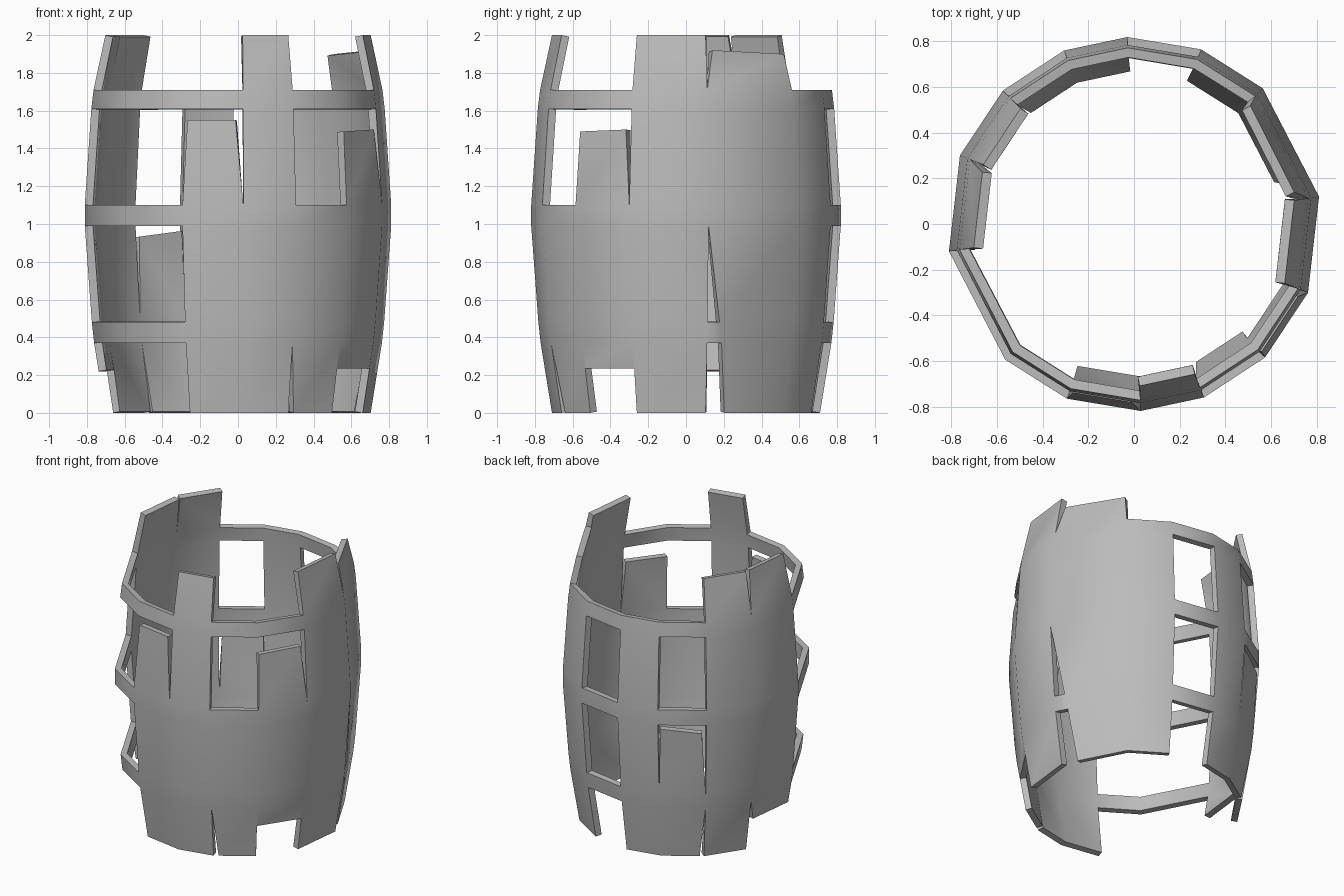
import bpy
import bmesh
from math import cos, sin, radians

cube = bpy.data.objects.get("Cube")
if cube:
    bpy.data.objects.remove(cube)

# Stave seams in degrees, half the ring repeated on the other side
HALF = [-88, -68, -45.5, -21.5, 8.4, 46.5, 69]
SEAMS = HALF + [a + 180 for a in HALF]
COUNT = len(SEAMS)

# Barrel profile: height -> radius; rows alternate stave panel and hoop
PROFILE = [(0, .71), (.37, .77), (.48, .782), (.99, .82),
           (1.1, .82), (1.61, .785), (1.71, .773), (2, .71)]
LEVELS = [z for z, r in PROFILE]
BOTTOM, LOW, HIGH, TOP = 0, 2, 4, 6

# Whole panels missing from each row
MISSING = {
    BOTTOM: {6, 11, 12},
    LOW: {6, 11, 12},
    HIGH: {1, 6, 8, 11, 12},
    TOP: {1, 2, 5, 6, 7, 8, 11, 12, 13},
}

# Splintered panels and notched hoops: outline as (fraction across stave, height)
BROKEN = {
    (BOTTOM, 1): [(.12, 0), (1, 0), (1, .37), (0, .37)],
    (BOTTOM, 2): [(0, .235), (1, .235), (1, .37), (0, .37)],
    (BOTTOM, 4): [(.24, 0), (1, 0), (1, .37), (.17, .37)],
    (BOTTOM, 8): [(0, 0), (.9, 0), (1, .37), (0, .37)],
    (BOTTOM, 10): [(.1, .22), (1, .22), (1, .37), (0, .37)],
    (1, 4): [(0, .37), (.17, .37), (1, .37), (1, .48), (.14, .48), (0, .48)],
    (LOW, 4): [(.14, .48), (1, .48), (1, .99), (0, .99)],
    (LOW, 8): [(0, .48), (1, .48), (.9, .93), (.05, .96)],
    (HIGH, 2): [(0, 1.1), (1, 1.1), (.9, 1.5), (.02, 1.49)],
    (HIGH, 13): [(0, 1.1), (1, 1.1), (.87, 1.55), (.05, 1.55)],
    (TOP, 4): [(0, 1.71), (1, 1.71), (.97, 1.9), (.08, 1.92)],
    (TOP, 10): [(0, 1.71), (1, 1.71), (1, 2), (.09, 2)],
}


def radius(z):
    for (z0, r0), (z1, r1) in zip(PROFILE, PROFILE[1:]):
        if z <= z1:
            return r0 + (r1 - r0) * (z - z0) / (z1 - z0)
    return PROFILE[-1][1]


def point(stave, u, z):
    a = radians(SEAMS[stave])
    b = radians(SEAMS[(stave + 1) % COUNT])
    r = radius(z)
    return (r * (cos(a) * (1 - u) + cos(b) * u),
            r * (sin(a) * (1 - u) + sin(b) * u), z)


# Weathered wood material
wood = bpy.data.materials.new("weathered_grey")
wood.use_nodes = True
colour = (.5, .5, .5, 1)
wood.diffuse_color = colour
wood.node_tree.nodes["Principled BSDF"].inputs["Base Color"].default_value = colour

# Outer skin of staves and hoops
bm = bmesh.new()
for row in range(len(LEVELS) - 1):
    z0, z1 = LEVELS[row], LEVELS[row + 1]
    for stave in range(COUNT):
        if stave in MISSING.get(row, ()):
            continue
        outline = BROKEN.get((row, stave), [(0, z0), (1, z0), (1, z1), (0, z1)])
        bm.faces.new([bm.verts.new(point(stave, u, z)) for u, z in outline])
bmesh.ops.remove_doubles(bm, verts=bm.verts, dist=.001)
mesh = bpy.data.meshes.new("broken_barrel")
bm.to_mesh(mesh)
bm.free()
mesh.materials.append(wood)
barrel = bpy.data.objects.new("broken_barrel", mesh)
bpy.context.collection.objects.link(barrel)

# Wall thickness and shading
bpy.ops.object.select_all(action='DESELECT')
barrel.select_set(True)
bpy.context.view_layer.objects.active = barrel
wall = barrel.modifiers.new("wall", 'SOLIDIFY')
wall.thickness = .042
wall.offset = -1
wall.use_even_offset = True
bpy.ops.object.modifier_apply(modifier=wall.name)
bpy.ops.object.shade_smooth_by_angle(angle=radians(42))
